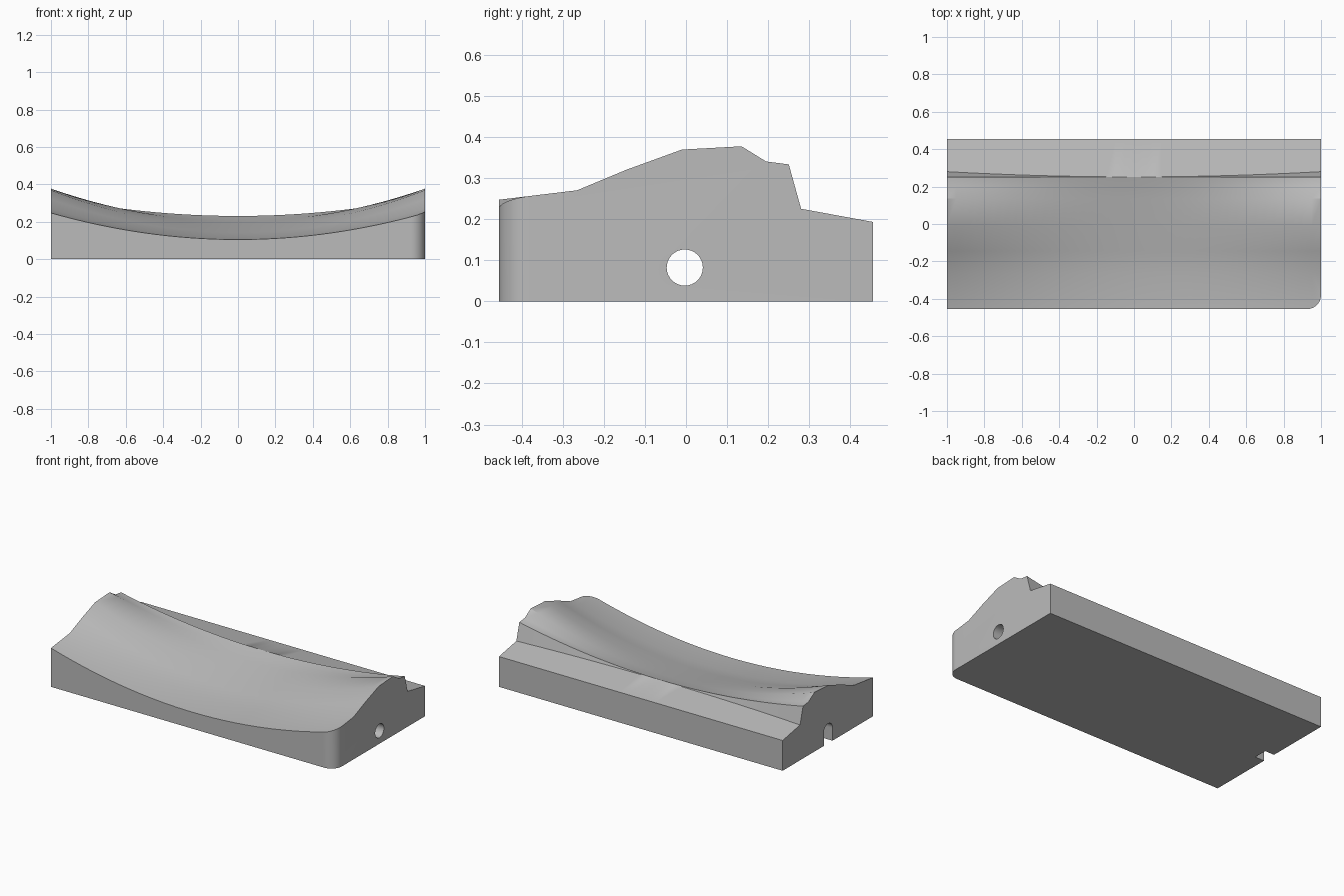
import bpy, bmesh, math

cube = bpy.data.objects.get("Cube")
if cube:
    bpy.data.objects.remove(cube, do_unlink=True)

# One plain grey for the whole block
grey = bpy.data.materials.new("plain_grey")
grey.use_nodes = True
colour = (0.5, 0.5, 0.5, 1)
grey.diffuse_color = colour
grey.node_tree.nodes["Principled BSDF"].inputs["Base Color"].default_value = colour

BACK = 0.455
HOLE_Y, HOLE_Z, HOLE_R = -0.003, 0.082, 0.044
CORNER = 0.075

# Dished top: y, height at the ends, height in the middle
TOP = [(-BACK, 0.247, 0.105), (-0.265, 0.270, 0.118), (-0.145, 0.320, 0.142),
       (-0.01, 0.369, 0.174), (0.135, 0.377, 0.202), (0.195, 0.340, 0.216),
       (0.25, 0.333, 0.231)]


def section(x):
    """Closed outline of the block at one position along its length."""
    pts = [(x, y, mid + (end - mid) * x * x) for y, end, mid in TOP]
    # Small step down from the ridge to the sloping back ledge
    foot = 0.252 + 0.028 * x * x
    pts.append((x, foot, 0.193 + (BACK - foot) * 0.183))
    pts += [(x, BACK, 0.193), (x, BACK, 0), (x, -BACK, 0)]
    return pts


def make_object(name, rings):
    """Loft matching rings of points into a closed solid."""
    bm = bmesh.new()
    loops = [[bm.verts.new(p) for p in ring] for ring in rings]
    n = len(loops[0])
    for a, b in zip(loops, loops[1:]):
        for i in range(n):
            j = (i + 1) % n
            bm.faces.new((a[i], a[j], b[j], b[i]))
    bm.faces.new(loops[0])
    bm.faces.new(loops[-1])
    bmesh.ops.recalc_face_normals(bm, faces=bm.faces)
    mesh = bpy.data.meshes.new(name)
    bm.to_mesh(mesh)
    bm.free()
    obj = bpy.data.objects.new(name, mesh)
    bpy.context.collection.objects.link(obj)
    mesh.materials.append(grey)
    return obj


def cut(target, name, rings):
    """Subtract a lofted solid from the target."""
    tool = make_object(name, rings)
    tool.hide_render = True
    mod = target.modifiers.new(name, "BOOLEAN")
    mod.operation = "DIFFERENCE"
    mod.solver = "EXACT"
    mod.object = tool
    bpy.context.view_layer.objects.active = target
    bpy.ops.object.modifier_apply(modifier=name)
    bpy.data.objects.remove(tool, do_unlink=True)


# Main block
STEPS = 40
block = make_object("dished_block", [section(-1 + 2 * i / STEPS) for i in range(STEPS + 1)])

# Round hole along the whole length
circle = [(HOLE_Y + HOLE_R * math.cos(math.tau * i / 32),
           HOLE_Z + HOLE_R * math.sin(math.tau * i / 32)) for i in range(32)]
cut(block, "hole_cutter", [[(x, y, z) for y, z in circle] for x in (-1.1, 1.1)])

# Short slot opening the hole to the underside at the right end
slot = [(HOLE_Y - HOLE_R, -0.1), (HOLE_Y + HOLE_R, -0.1),
        (HOLE_Y + HOLE_R, HOLE_Z), (HOLE_Y - HOLE_R, HOLE_Z)]
cut(block, "slot_cutter", [[(x, y, z) for y, z in slot] for x in (-1.1, -0.935)])

# Rounded front left corner
cx, cy = 1 - CORNER, CORNER - BACK
arc = [(cx + CORNER * math.sin(math.pi / 2 * i / 12),
        cy - CORNER * math.cos(math.pi / 2 * i / 12)) for i in range(13)]
outline = arc + [(1.1, cy), (1.1, -BACK - 0.1), (cx, -BACK - 0.1)]
cut(block, "corner_cutter", [[(x, y, z) for x, y in outline] for z in (-0.1, 0.6)])

# Smooth shading with crisp edges
bpy.ops.object.select_all(action="DESELECT")
block.select_set(True)
bpy.context.view_layer.objects.active = block
bpy.ops.object.shade_smooth_by_angle(angle=math.radians(30))
